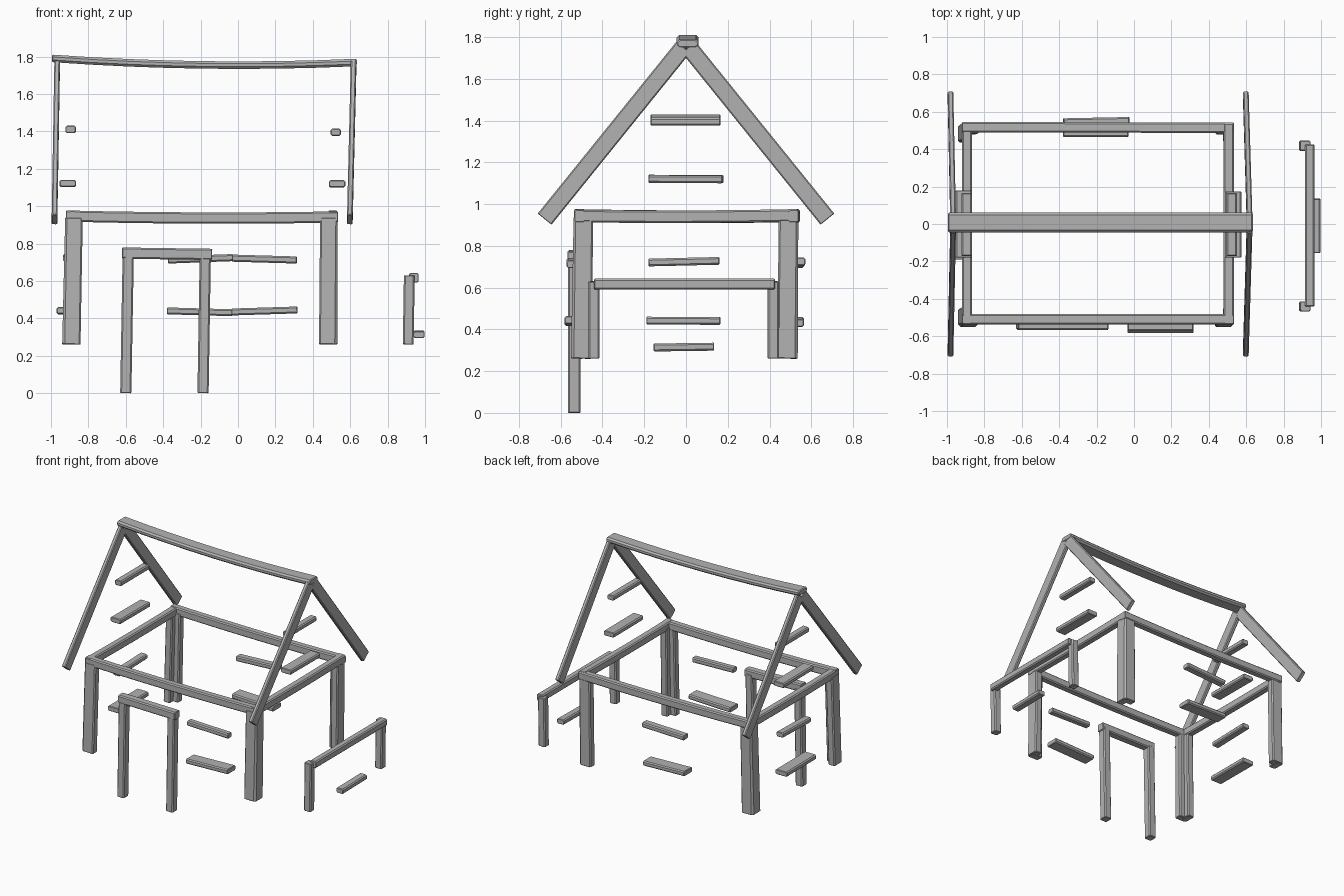
import bpy, bmesh
from mathutils import Vector

timber = bpy.data.materials.new("grey timber")
timber.diffuse_color = (0.45, 0.45, 0.45, 1)


def beam(name, p0, p1, w, h, up=(0, 0, 1), sag=0.0, c=0.008, steps=1):
    """Chamfered timber from p0 to p1; h along 'up', w sideways, optional sag."""
    p0, p1 = Vector(p0), Vector(p1)
    d = (p1 - p0).normalized()
    side = d.cross(Vector(up)).normalized()
    v = side.cross(d)
    a, b = w / 2, h / 2
    prof = [(a, b - c), (a - c, b), (c - a, b), (-a, b - c),
            (-a, c - b), (c - a, -b), (a - c, -b), (a, c - b)]
    length = (p1 - p0).length
    e = 0.5 * c
    # stations: (distance, inset) with small end chamfers
    st = [(0, e)] + [(e + (length - 2 * e) * i / steps, 0) for i in range(steps + 1)] + [(length, e)]
    bm = bmesh.new()
    rings = []
    for s, ins in st:
        t = s / length
        o = p0 + d * s - Vector((0, 0, 4 * sag * t * (1 - t)))
        rings.append([bm.verts.new(o + side * (x * (a - ins) / a) + v * (y * (b - ins) / b))
                      for x, y in prof])
    for r, q in zip(rings, rings[1:]):
        for i in range(8):
            j = (i + 1) % 8
            bm.faces.new((r[i], r[j], q[j], q[i]))
    bm.faces.new(rings[0])
    bm.faces.new(rings[-1])
    bmesh.ops.recalc_face_normals(bm, faces=bm.faces)
    me = bpy.data.meshes.new(name)
    bm.to_mesh(me)
    bm.free()
    me.materials.append(timber)
    ob = bpy.data.objects.new(name, me)
    bpy.context.collection.objects.link(ob)
    return ob


# Sagging ridge beam
beam("ridge_beam", (-0.995, 0.008, 1.79), (0.635, 0.008, 1.768), 0.105, 0.04,
     sag=0.024, c=0.012, steps=8)

# Rafter pairs at both gables
for label, xb, xt in (("left", -0.981, -0.967), ("right", 0.598, 0.618)):
    for end, s in (("front", -1), ("back", 1)):
        beam(f"{label}_{end}_rafter", (xb, s * 0.677, 0.928), (xt, s * 0.012, 1.752),
             0.03, 0.085, up=(0, s, 0.8), c=0.006)

# Eave frame
beam("front_eave_beam", (-0.92, -0.509, 0.947), (0.535, -0.509, 0.942), 0.055, 0.06, sag=0.008, steps=6)
beam("back_eave_beam", (-0.92, 0.518, 0.947), (0.535, 0.514, 0.942), 0.055, 0.06, sag=0.008, steps=6)
beam("left_eave_beam", (-0.893, -0.535, 0.946), (-0.893, 0.54, 0.943), 0.055, 0.06, sag=0.005, steps=6)
beam("right_eave_beam", (0.507, -0.535, 0.943), (0.507, 0.535, 0.946), 0.055, 0.06, sag=0.005, steps=6)

# Corner posts: two planks each, meeting in an L with a notched outer corner
for label, sx, ox, tx in (("left", -1, -0.942, -0.926), ("right", 1, 0.533, 0.535)):
    for end, sy, oy, ty in (("front", -1, -0.553, -0.54), ("back", 1, 0.537, 0.54)):
        beam(f"{label}_{end}_post_long_side",
             (ox - sx * 0.054, oy - sy * 0.03, 0.26), (tx - sx * 0.05, ty - sy * 0.03, 0.938),
             0.056, 0.092, up=(1, 0, 0))
        beam(f"{label}_{end}_post_short_side",
             (ox - sx * 0.03, oy - sy * 0.054, 0.26), (tx - sx * 0.03, ty - sy * 0.05, 0.938),
             0.056, 0.092, up=(0, 1, 0))

# Door frame
beam("door_left_post", (-0.6, -0.535, 0), (-0.587, -0.535, 0.74), 0.06, 0.062, up=(0, 1, 0))
beam("door_right_post", (-0.187, -0.535, 0), (-0.175, -0.535, 0.74), 0.06, 0.062, up=(0, 1, 0))
beam("door_lintel", (-0.62, -0.537, 0.749), (-0.138, -0.537, 0.742), 0.062, 0.06)

# Detached side rail standing off the right wall
for end, y in (("front", -0.441), ("back", 0.418)):
    beam(f"rail_{end}_post", (0.91, y, 0.26), (0.916, y, 0.63), 0.058, 0.055, up=(0, 1, 0))
beam("rail_top", (0.94, -0.44, 0.617), (0.94, 0.425, 0.617), 0.052, 0.052)
beam("rail_plank", (0.968, -0.155, 0.313), (0.968, 0.135, 0.317), 0.06, 0.038)

# Loose wall planks: start, end, depth, height
planks = {
    "front_upper_plank": ((-0.033, -0.547, 0.722), (0.315, -0.547, 0.712), 0.05, 0.038),
    "front_lower_plank": ((-0.035, -0.532, 0.434), (0.318, -0.532, 0.445), 0.1, 0.037),
    "back_upper_plank": ((-0.375, 0.535, 0.712), (-0.025, 0.542, 0.725), 0.06, 0.038),
    "back_lower_plank": ((-0.38, 0.515, 0.44), (-0.03, 0.515, 0.43), 0.1, 0.037),
    "left_upper_plank": ((-0.905, -0.18, 0.72), (-0.905, 0.16, 0.728), 0.06, 0.037),
    "left_lower_plank": ((-0.92, -0.19, 0.442), (-0.92, 0.165, 0.44), 0.1, 0.037),
    "left_gable_lower_plank": ((-0.91, -0.18, 1.122), (-0.91, 0.18, 1.12), 0.088, 0.037),
    "left_gable_upper_plank": ((-0.895, -0.17, 1.41), (-0.895, 0.165, 1.41), 0.056, 0.04),
    "right_gable_lower_plank": ((0.53, -0.18, 1.12), (0.53, 0.175, 1.118), 0.088, 0.037),
    "right_gable_upper_plank": ((0.523, -0.17, 1.395), (0.523, 0.165, 1.395), 0.055, 0.038),
}
for name, (a, b, w, h) in planks.items():
    beam(name, a, b, w, h)
